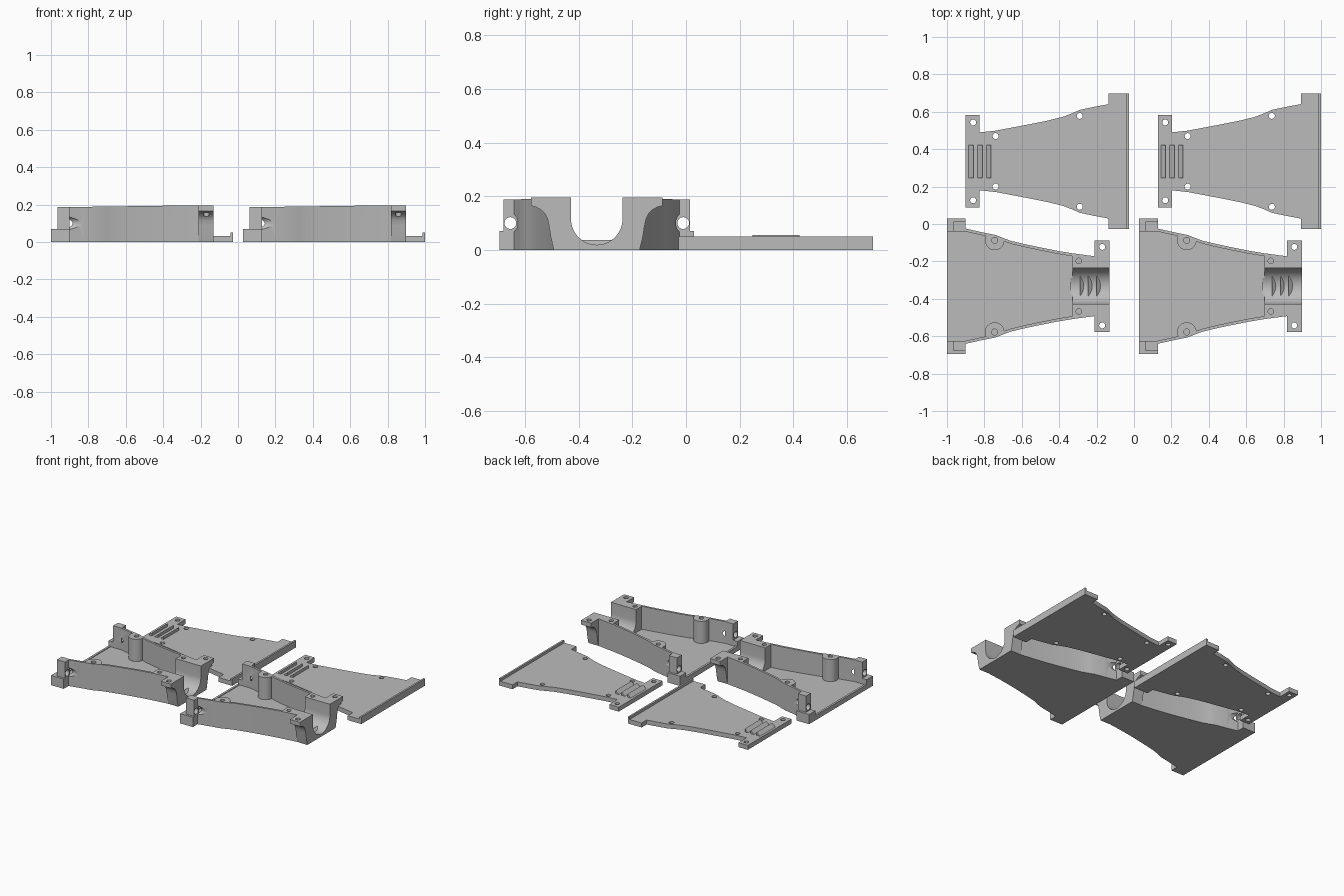
import bpy, bmesh, math
from mathutils import Vector

if "Cube" in bpy.data.objects:
    bpy.data.objects.remove(bpy.data.objects["Cube"])

grey = bpy.data.materials.new("plain grey")
grey.diffuse_color = (0.5, 0.5, 0.5, 1)
grey.use_nodes = True
grey.node_tree.nodes["Principled BSDF"].inputs["Base Color"].default_value = grey.diffuse_color

TRAY_Y, LID_Y, COPY_DX = -0.3325, 0.335, 1.027


def make(name, bm):
    bmesh.ops.recalc_face_normals(bm, faces=bm.faces)
    me = bpy.data.meshes.new(name)
    bm.to_mesh(me)
    bm.free()
    me.materials.append(grey)
    ob = bpy.data.objects.new(name, me)
    bpy.context.collection.objects.link(ob)
    return ob


def prism(name, pts, lo, hi, axis='z'):
    """Extrude a 2D outline along an axis: z takes (x, y), x takes (y, z), y takes (x, z)."""
    place = {'z': lambda a, b, t: (a, b, t),
             'x': lambda a, b, t: (t, a, b),
             'y': lambda a, b, t: (a, t, b)}[axis]
    bm = bmesh.new()
    low = [bm.verts.new(place(a, b, lo)) for a, b in pts]
    high = [bm.verts.new(place(a, b, hi)) for a, b in pts]
    n = len(pts)
    bm.faces.new(low)
    bm.faces.new(high)
    for i in range(n):
        j = (i + 1) % n
        bm.faces.new((low[i], low[j], high[j], high[i]))
    return make(name, bm)


def box(x0, x1, y0, y1, z0, z1):
    return prism("cutter", [(x0, y0), (x1, y0), (x1, y1), (x0, y1)], z0, z1)


def rod(a, b, r, lo, hi, axis='z', n=24):
    pts = [(a + r * math.cos(math.tau * i / n), b + r * math.sin(math.tau * i / n))
           for i in range(n)]
    return prism("cutter", pts, lo, hi, axis)


def mirrored(half, cy):
    """Full outline from (x, half width) points, mirrored about y = cy."""
    return [(x, cy + h) for x, h in half] + [(x, cy - h) for x, h in reversed(half)]


def combine(ob, tool, op='DIFFERENCE'):
    mod = ob.modifiers.new("combine", 'BOOLEAN')
    mod.operation, mod.solver, mod.object = op, 'EXACT', tool
    bpy.context.view_layer.objects.active = ob
    bpy.ops.object.modifier_apply(modifier=mod.name)
    me = tool.data
    bpy.data.objects.remove(tool)
    bpy.data.meshes.remove(me)


# ---- Tray shell: flared outline hollowed by an inset cavity ----
flare = [(-0.9, 0.308), (-0.82, 0.29), (-0.74, 0.274), (-0.70, 0.258), (-0.66, 0.243),
         (-0.58, 0.224), (-0.5, 0.207), (-0.42, 0.191), (-0.33, 0.176), (-0.21, 0.16)]
tray = prism("tray", mirrored([(-1, 0.3625), (-0.9, 0.3625)] + flare + [(-0.13, 0.16)], TRAY_Y),
             0, 0.195)
inner = [(x, h - 0.016) for x, h in flare[:-1]]
cavity = prism("cavity", mirrored([(-1.1, 0.292)] + inner, TRAY_Y), 0.03, 0.3)
# screw bosses stay standing inside the cavity
for s in (-1, 1):
    combine(cavity, rod(-0.745, TRAY_Y + s * 0.245, 0.052, 0, 0.4, n=32))
combine(tray, cavity)

# ---- Mounting flange with a concave underside at the narrow end ----
side = [(0.245, 0.195), (0.245, 0.165), (0.225, 0.159), (0.207, 0.149), (0.193, 0.135),
        (0.184, 0.117), (0.178, 0.09), (0.172, 0.05), (0.16, 0)]
flange_pts = [(TRAY_Y + h, z) for h, z in side] + [(TRAY_Y - h, z) for h, z in reversed(side)]
combine(tray, prism("flange", flange_pts, -0.21, -0.13, 'x'), 'UNION')

# ---- U shaped cradle through the narrow end ----
R = 0.096
u = [(TRAY_Y + R, 0.3)]
u += [(TRAY_Y + R * math.cos(math.pi * i / 24), 0.115 - R * math.sin(math.pi * i / 24))
      for i in range(25)]
u += [(TRAY_Y - R, 0.3)]
combine(tray, prism("cradle_cut", u, -0.34, -0.1, 'x'))

# ---- Slightly sloping rim ----
combine(tray, prism("rim_cut", [(-1.1, 0.187), (-0.9, 0.187), (-0.34, 0.195),
                                (-0.34, 0.3), (-1.1, 0.3)], -1, 0.2, 'y'))

# ---- Stepped ears at the wide end, and every screw hole ----
combine(tray, box(-1.1, -0.965, -1, 0.2, 0.07, 0.3))
for s in (-1, 1):
    a, b = sorted((TRAY_Y + s * 0.347, TRAY_Y + s * 0.5))
    combine(tray, box(-1.1, -0.89, a, b, 0.07, 0.3))
    combine(tray, rod(TRAY_Y + s * 0.322, 0.1, 0.022, -1.05, -0.86, 'x'))
    # tapered screwdriver relief scooped out of the wall
    y = TRAY_Y + s * 0.322
    bm = bmesh.new()
    bmesh.ops.create_cone(bm, cap_ends=True, segments=24, radius1=0.036, radius2=0.022, depth=0.1)
    turn = Vector((0, 0, 1)).rotation_difference(Vector((1, 0, 0))).to_matrix()
    bmesh.ops.rotate(bm, verts=bm.verts, matrix=turn)
    bmesh.ops.translate(bm, verts=bm.verts, vec=(-0.85, y, 0.1))
    combine(tray, make("relief", bm))
    combine(tray, rod(-0.17, TRAY_Y + s * 0.21, 0.016, 0.05, 0.3))
    combine(tray, rod(-0.295, TRAY_Y + s * 0.135, 0.015, 0.06, 0.3))
    combine(tray, rod(-0.745, TRAY_Y + s * 0.245, 0.016, 0.06, 0.3))

# low end lip across the wide opening
combine(tray, box(-1, -0.985, TRAY_Y - 0.3, TRAY_Y + 0.3, 0.01, 0.035), 'UNION')

# ---- Lid plate ----
lid_half = [(-0.9, 0.248), (-0.825, 0.248), (-0.825, 0.155), (-0.74, 0.164), (-0.65, 0.181),
            (-0.55, 0.2), (-0.46, 0.218), (-0.38, 0.238), (-0.33, 0.257), (-0.29, 0.275),
            (-0.22, 0.29), (-0.135, 0.306), (-0.135, 0.3625), (-0.027, 0.3625)]
lid = prism("lid", mirrored(lid_half, LID_Y), 0, 0.032)
combine(lid, box(-0.04, -0.027, LID_Y - 0.3625, LID_Y + 0.3625, 0.01, 0.05), 'UNION')
for s in (-1, 1):
    for x, h in ((-0.86, 0.208), (-0.74, 0.135), (-0.29, 0.243)):
        combine(lid, rod(x, LID_Y + s * h, 0.016, -0.1, 0.1))

parts = [tray, lid]

# ---- Louvre wedges on the lid and in the cradle ----
for i in range(3):
    x = -0.858 + i * 0.047
    parts.append(prism("lid_louvre", [(x - 0.028, 0.03), (x, 0.03), (x, 0.055)],
                       LID_Y - 0.088, LID_Y + 0.088, 'y'))
    x = -0.29 + i * 0.045
    parts.append(prism("cradle_louvre", [(x, 0.012), (x + 0.03, 0.012), (x, 0.036)],
                       TRAY_Y - 0.056, TRAY_Y + 0.056, 'y'))

# ---- Smooth curved walls, then a second set alongside ----
for ob in parts:
    bpy.ops.object.select_all(action='DESELECT')
    ob.select_set(True)
    bpy.context.view_layer.objects.active = ob
    bpy.ops.object.shade_smooth_by_angle(angle=math.radians(25))
    twin = ob.copy()
    twin.name = "second_" + ob.name.split(".")[0]
    twin.location.x += COPY_DX
    bpy.context.collection.objects.link(twin)
